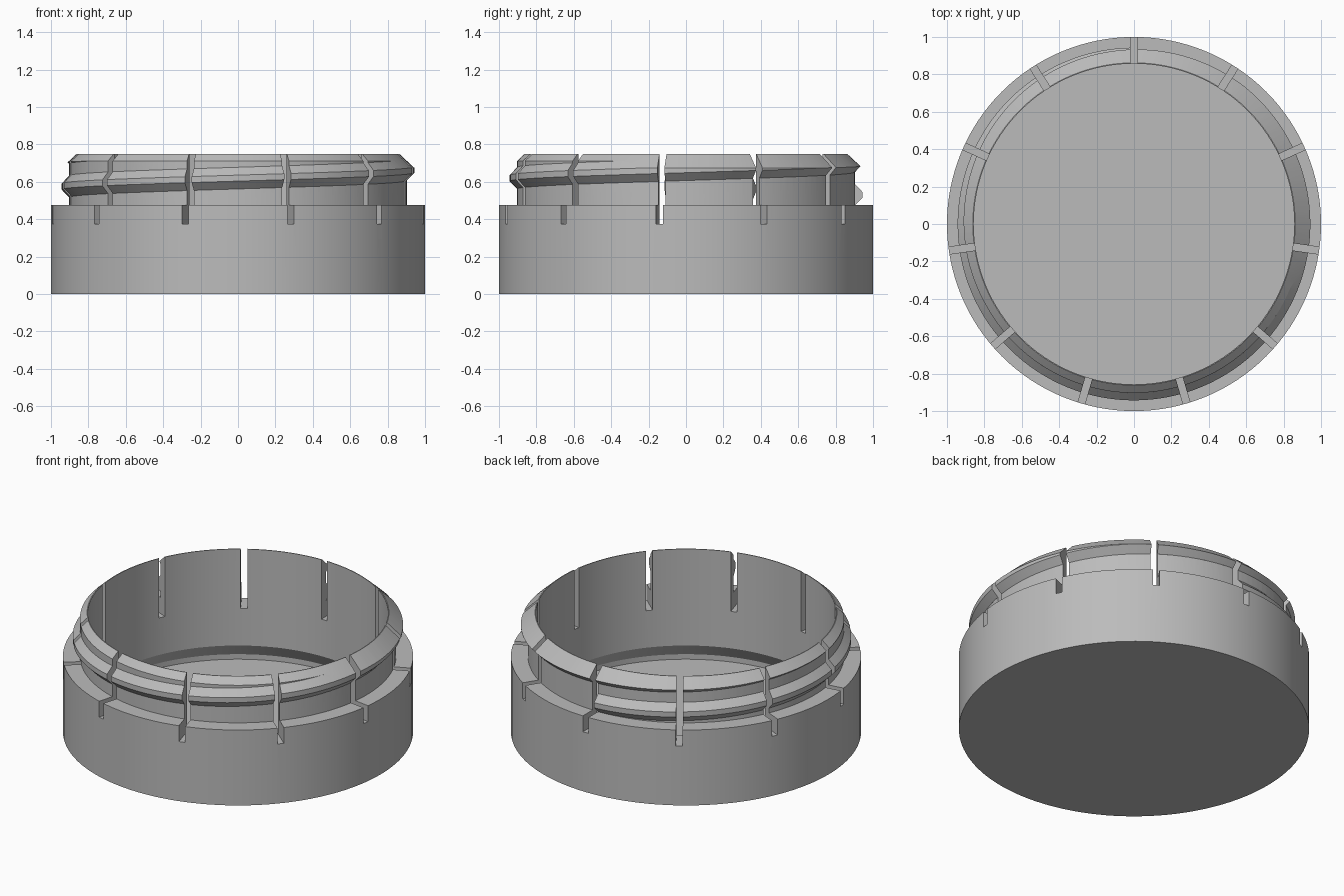
import bpy, bmesh
from math import sin, cos, tau, radians

if "Cube" in bpy.data.objects:
    bpy.data.objects.remove(bpy.data.objects["Cube"])

SEGMENTS = 128
SLOTS = 11
PITCH = 0.18

grey = bpy.data.materials.new("plain grey")
grey.use_nodes = True
grey.diffuse_color = (0.5, 0.5, 0.5, 1)
grey.node_tree.nodes["Principled BSDF"].inputs["Base Color"].default_value = (0.5, 0.5, 0.5, 1)


def finish(name, bm):
    bmesh.ops.recalc_face_normals(bm, faces=bm.faces)
    mesh = bpy.data.meshes.new(name)
    bm.to_mesh(mesh)
    bm.free()
    mesh.materials.append(grey)
    obj = bpy.data.objects.new(name, mesh)
    bpy.context.collection.objects.link(obj)
    return obj


def lathe(name, profile):
    """Revolve an open profile; its two ends are closed with discs."""
    bm = bmesh.new()
    rings = [[bm.verts.new((r * cos(tau * i / SEGMENTS), r * sin(tau * i / SEGMENTS), z))
              for i in range(SEGMENTS)] for r, z in profile]
    for a, b in zip(rings, rings[1:]):
        for i in range(SEGMENTS):
            j = (i + 1) % SEGMENTS
            bm.faces.new((a[i], a[j], b[j], b[i]))
    bm.faces.new(rings[0])
    bm.faces.new(rings[-1])
    return finish(name, bm)


def helix(name, section, start, end, z_start):
    """Sweep a closed cross-section along a rising helix."""
    bm = bmesh.new()
    steps = int((end - start) / 360 * SEGMENTS)
    rings = []
    for i in range(steps + 1):
        a = radians(start + i * 360 / SEGMENTS)
        lift = z_start + PITCH * i / SEGMENTS
        rings.append([bm.verts.new((r * cos(a), r * sin(a), z + lift)) for r, z in section])
    n = len(section)
    for a, b in zip(rings, rings[1:]):
        for k in range(n):
            bm.faces.new((a[k], a[(k + 1) % n], b[(k + 1) % n], b[k]))
    bm.faces.new(rings[0])
    bm.faces.new(rings[-1])
    return finish(name, bm)


def slot_cutter():
    bm = bmesh.new()
    for i in range(SLOTS):
        a = radians(90) + tau * i / SLOTS
        box = bmesh.ops.create_cube(bm, size=1)["verts"]
        for v in box:
            x, y, z = 0.95 + v.co.x * 0.4, v.co.y * 0.038, 0.675 + v.co.z * 0.6
            v.co = (x * cos(a) - y * sin(a), x * sin(a) + y * cos(a), z)
    return finish("slot_cutter", bm)


# Hollow cap: base, shoulder, neck, bore with an undercut above the floor
cap = lathe("threaded_cap", [
    (1.0, 0), (1.0, 0.475), (0.903, 0.475), (0.903, 0.75),
    (0.857, 0.75), (0.857, 0.142), (0.905, 0.065), (0.905, 0.033)])

# Trapezoid thread around the neck
thread = helix("thread", [(0.88, -0.058), (0.903, -0.058), (0.943, -0.016),
                          (0.943, 0.016), (0.903, 0.058), (0.88, 0.058)], 90.3, 600, 0.53)

# Cone that bevels the top of neck and thread
envelope = lathe("bevel_envelope", [(1.2, -0.1), (1.2, 0.436), (0.862, 0.75)])
slots = slot_cutter()

bpy.context.view_layer.objects.active = cap
for cutter, operation in ((thread, 'UNION'), (envelope, 'INTERSECT'), (slots, 'DIFFERENCE')):
    cutter.hide_render = True
    mod = cap.modifiers.new(operation.lower(), 'BOOLEAN')
    mod.operation = operation
    mod.solver = 'EXACT'
    mod.object = cutter
    bpy.ops.object.modifier_apply(modifier=mod.name)
    bpy.data.objects.remove(cutter)

bpy.ops.object.select_all(action='DESELECT')
cap.select_set(True)
bpy.ops.object.shade_smooth_by_angle(angle=radians(20))
